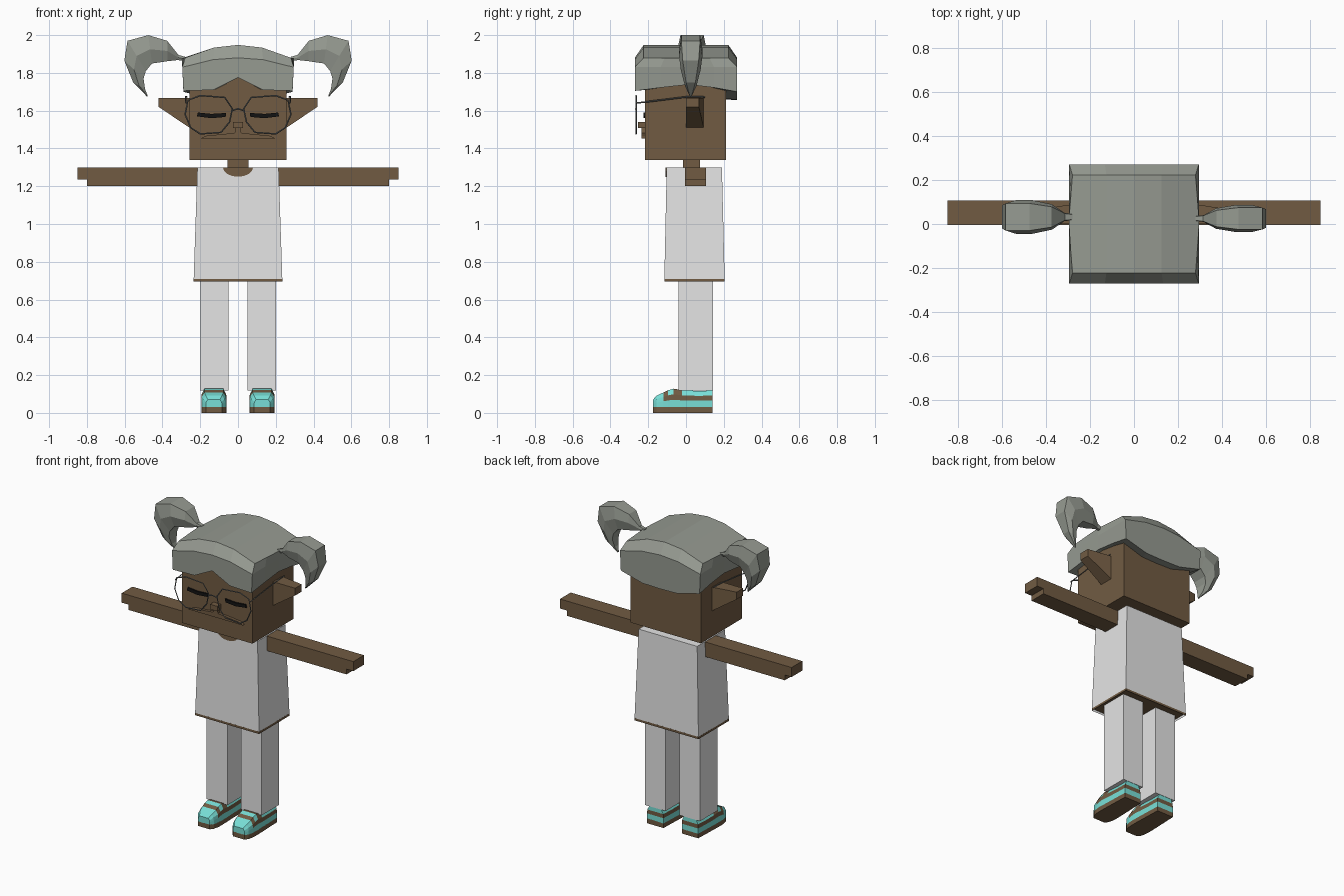
import bpy, bmesh, math

cube = bpy.data.objects.get("Cube")
if cube:
    bpy.data.objects.remove(cube, do_unlink=True)


def material(name, r, g, b):
    m = bpy.data.materials.new(name)
    m.use_nodes = True
    m.diffuse_color = (r, g, b, 1)
    m.node_tree.nodes["Principled BSDF"].inputs["Base Color"].default_value = (r, g, b, 1)
    return m


brown = material("brown", 0.165, 0.105, 0.055)
white = material("white", 0.78, 0.78, 0.78)
grey = material("hair grey", 0.305, 0.325, 0.285)
teal = material("teal", 0.19, 0.74, 0.68)
black = material("black", 0.006, 0.006, 0.006)
wire = material("wire grey", 0.15, 0.16, 0.16)


def finish(name, bm, mats, rule=None):
    bmesh.ops.recalc_face_normals(bm, faces=bm.faces)
    if rule:
        for f in bm.faces:
            f.material_index = rule(f.calc_center_median())
    me = bpy.data.meshes.new(name)
    bm.to_mesh(me)
    bm.free()
    for m in mats:
        me.materials.append(m)
    ob = bpy.data.objects.new(name, me)
    bpy.context.collection.objects.link(ob)
    return ob


def loft_bm(rings, cap=True):
    """Skin rings of equal length; caps are split into mirrored bands."""
    bm = bmesh.new()
    vs = [[bm.verts.new(p) for p in r] for r in rings]
    n = len(vs[0])
    for a, b in zip(vs, vs[1:]):
        for i in range(n):
            j = (i + 1) % n
            bm.faces.new((a[i], a[j], b[j], b[i]))
    if cap:
        for r in (vs[0], vs[-1]):
            for i in range(n // 2 - 1):
                bm.faces.new((r[i], r[i + 1], r[n - 2 - i], r[n - 1 - i]))
    return bm, vs


def loft(name, rings, mats, rule=None):
    return finish(name, loft_bm(rings)[0], mats, rule)


def rect(x0, x1, y0, y1, z):
    return [(x0, y0, z), (x1, y0, z), (x1, y1, z), (x0, y1, z)]


def box(name, x, y, z, mat):
    return loft(name, [rect(*x, *y, z[0]), rect(*x, *y, z[1])], [mat])


def plate(name, outline, y0, y1, mat):
    """Extrude an x-z outline in depth."""
    bm, vs = loft_bm([[(x, y, z) for x, z in outline] for y in (y0, y1)], cap=False)
    for r in vs:
        bm.faces.new(r)
    return finish(name, bm, [mat])


def tube(name, points, radius, mat, closed=False):
    cu = bpy.data.curves.new(name, "CURVE")
    cu.dimensions = "3D"
    cu.bevel_depth = radius
    cu.bevel_resolution = 0
    sp = cu.splines.new("POLY")
    sp.points.add(len(points) - 1)
    for p, co in zip(sp.points, points):
        p.co = (*co, 1)
    sp.use_cyclic_u = closed
    cu.materials.append(mat)
    ob = bpy.data.objects.new(name, cu)
    bpy.context.collection.objects.link(ob)


# Head, neck and body
box("head", (-0.258, 0.258), (-0.217, 0.212), (1.34, 1.8), brown)
box("neck", (-0.055, 0.055), (-0.015, 0.075), (1.28, 1.36), brown)

bm, rows = loft_bm([rect(-0.235, 0.235, -0.115, 0.205, 0.695),
                    rect(-0.215, 0.215, -0.102, 0.19, 1.3)])
bottom = min(bm.faces, key=lambda f: f.calc_center_median().z)
bmesh.ops.inset_region(bm, faces=[bottom], thickness=0.012)
for v in bottom.verts:
    v.co.z += 0.015
finish("shirt", bm, [white, brown],
       lambda c: int(0.7 < c.z < 0.72))

# Rounded neckline
arc = [(0.08 * math.cos(a), 1.3 - 0.05 * math.sin(a))
       for a in (math.pi * i / 8 for i in range(9))]
plate("neckline", arc, -0.108, -0.1, brown)

# Face
plate("nose", [(-0.027, 1.507), (0.027, 1.507), (0.027, 1.54), (-0.027, 1.54)],
      -0.255, -0.21, brown)
half = [(0.012, 1.51), (0.018, 1.482), (0.17, 1.467), (0.2, 1.452)]
plate("upper_lip", half + [(-x, z) for x, z in reversed(half)], -0.235, -0.21, brown)
tube("glasses_bridge", [(-0.035, -0.262, 1.6), (0, -0.266, 1.61), (0.035, -0.262, 1.6)],
     0.004, wire)

lens = [(0.07, 1.67), (0.2, 1.68), (0.265, 1.655), (0.28, 1.58), (0.25, 1.51),
        (0.2, 1.477), (0.09, 1.485), (0.045, 1.54), (0.03, 1.61)]
lash = [(0.062, 1.588), (0.14, 1.583), (0.212, 1.59), (0.218, 1.57),
        (0.14, 1.56), (0.066, 1.567)]


# Shoe colour bands
def shoe_rule(c):
    if c.y < -0.125 or c.z < 0.062:
        return 0
    if c.z < 0.092:
        return 1
    return 0 if (-0.1 < c.y < -0.065 or (c.y > -0.01 and c.z < 0.114)) else 1


# Rows of y, half width and height along the shoe
shoe_rows = [(-0.175, 0.042, 0.07), (-0.155, 0.058, 0.092), (-0.12, 0.066, 0.108),
             (-0.095, 0.067, 0.12), (-0.065, 0.067, 0.128), (-0.02, 0.066, 0.12),
             (0.06, 0.063, 0.116), (0.14, 0.06, 0.118)]


def shoe_ring(cx, y, w, t):
    side = [(w, 0.03), (w, 0.03 + (t - 0.03) * 0.4),
            (w * 0.97, 0.03 + (t - 0.03) * 0.7), (w * 0.75, t)]
    return ([(cx - x, y, z) for x, z in side]
            + [(cx + x, y, z) for x, z in reversed(side)])


# Ponytail rows: outer x z, inner x z, relative depth
tail_rows = [(0.28, 1.885, 0.28, 1.862, 0.18), (0.315, 1.895, 0.32, 1.868, 0.25),
             (0.375, 1.97, 0.372, 1.862, 0.75), (0.475, 2.0, 0.455, 1.85, 1),
             (0.585, 1.97, 0.488, 1.81, 1), (0.602, 1.865, 0.5, 1.77, 0.85),
             (0.555, 1.75, 0.492, 1.715, 0.5), (0.482, 1.675, 0.478, 1.678, 0.08)]


def tail_ring(s, ox, oz, ix, iz, d):
    yc, depth = (0.025, 0.062) if s > 0 else (0.032, 0.077)
    d *= depth
    mx, mz = (ox + ix) / 2, (oz + iz) / 2
    half_ring = [(ox, oz, 0.8), (mx, mz, 1), (ix, iz, 0.65)]
    return ([(s * x, yc + k * d, z) for x, z, k in half_ring]
            + [(s * x, yc - k * d, z) for x, z, k in reversed(half_ring)])


# Paired parts
for side, s in (("left", 1), ("right", -1)):
    box(side + "_arm", (s * 0.2, s * 0.8), (-0.005, 0.107), (1.2, 1.298), brown)
    box(side + "_hand", (s * 0.8, s * 0.85), (-0.005, 0.107), (1.235, 1.298), brown)
    box(side + "_leg", (s * 0.05, s * 0.202), (-0.04, 0.142), (0.118, 0.712), white)

    # Ear tapering out to a small tip
    loft(side + "_ear",
         [[(s * x, 0, z0), (s * x, y1, z0), (s * x, y1, 1.668), (s * x, 0, 1.668)]
          for x, y1, z0 in ((0.25, 0.095, 1.505), (0.42, 0.068, 1.62))], [brown])

    plate(side + "_eye", [(s * x, z) for x, z in lash], -0.226, -0.217, black)
    tube(side + "_lens_frame", [(s * x, -0.264, z) for x, z in lens], 0.004, wire, True)
    tube(side + "_temple", [(s * 0.275, -0.264, 1.64), (s * 0.278, 0.02, 1.675),
                            (s * 0.27, 0.1, 1.672)], 0.004, wire)

    cx = s * 0.1275
    loft(side + "_shoe", [shoe_ring(cx, *r) for r in shoe_rows], [teal, brown], shoe_rule)
    outline = [(cx - w, y) for y, w, t in shoe_rows] + \
              [(cx + w, y) for y, w, t in reversed(shoe_rows)]
    loft(side + "_sole", [[(x, y, z) for x, y in outline] for z in (0, 0.032)], [brown])

    loft(side + "_ponytail", [tail_ring(s, *r) for r in tail_rows], [grey])

# Hair cap: perimeter of u, v and hem height, front then right, back and left
steps = (-1, -0.45, 0, 0.45, 1)
front = list(zip(steps, [-1] * 5, (1.705, 1.71, 1.775, 1.71, 1.705)))
flank = [(1, -0.5, 1.722), (1, 0.05, 1.738), (1, 0.55, 1.722)]
back = list(zip(reversed(steps), [1] * 5, (1.7, 1.658, 1.655, 1.658, 1.7)))
loop = front + flank + back + [(-u, v, z) for u, v, z in reversed(flank)]
hair_rings = [
    [(u * 0.255, v * 0.212, z + 0.005) for u, v, z in loop],
    [(u * 0.289, v * 0.271, z) for u, v, z in loop],
    [(u * 0.295, v * 0.271, 1.83 + 0.05 * (1 - u * u)) for u, v, z in loop],
    [(u * (0.298 - 0.018 * abs(v)), v * 0.224, 1.88 + 0.068 * (1 - u * u))
     for u, v, z in loop]]
bm, vs = loft_bm(hair_rings, cap=False)
top = vs[-1]
for i in range(4):
    f, b = top[i:i + 2], [top[11 - i], top[12 - i]]
    if i == 3:
        bm.faces.new(top[3:10])
    elif i == 0:
        bm.faces.new(top[0:2] + top[11:16])
    else:
        bm.faces.new(f + b)
finish("hair", bm, [grey])
